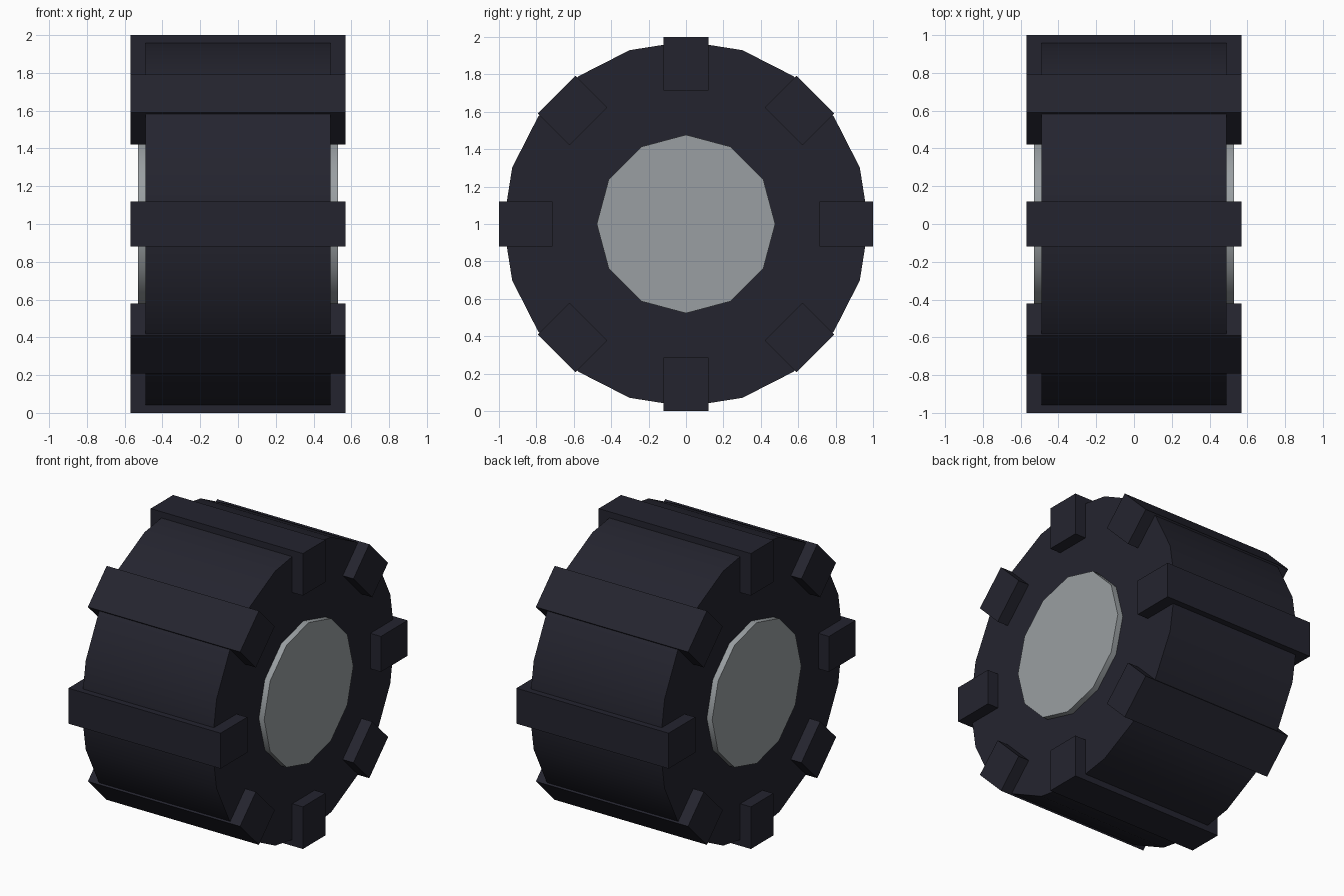
import bpy
from math import radians, sin, cos

default = bpy.data.objects.get("Cube")
if default:
    bpy.data.objects.remove(default, do_unlink=True)


def make_material(name, colour):
    mat = bpy.data.materials.new(name)
    mat.use_nodes = True
    mat.diffuse_color = colour
    bsdf = next(n for n in mat.node_tree.nodes if n.type == 'BSDF_PRINCIPLED')
    bsdf.inputs["Base Color"].default_value = colour
    return mat


rubber = make_material("dark rubber", (0.0176, 0.0176, 0.028, 1))
metal = make_material("grey metal", (0.32, 0.345, 0.36, 1))

AXLE_HEIGHT = 1.0


def axle_cylinder(name, sides, radius, width, mat):
    """Smooth-sided cylinder lying along the x axle."""
    bpy.ops.mesh.primitive_cylinder_add(
        vertices=sides, radius=radius, depth=width,
        location=(0, 0, AXLE_HEIGHT), rotation=(0, radians(90), 0))
    obj = bpy.context.object
    obj.name = name
    obj.data.materials.append(mat)
    bpy.ops.object.transform_apply(location=False, rotation=True, scale=True)
    bpy.ops.object.shade_smooth_by_angle(angle=radians(40))
    return obj


# Tyre body and the hub that protrudes on both sides
axle_cylinder("tyre", 20, 0.977, 0.98, rubber)
axle_cylinder("hub", 12, 0.477, 1.06, metal)

# Tread bars: diagonal ones lie with their long side along the rim
BAR_WIDTH, BAR_THICKNESS, BAR_DEPTH, BAR_RADIUS = 1.14, 0.24, 0.285, 0.8575
for i in range(8):
    angle = radians(45 * i)
    quarter_turn = radians(90) * (i % 2)
    bpy.ops.mesh.primitive_cube_add(
        size=1,
        location=(0, -BAR_RADIUS * sin(angle), AXLE_HEIGHT + BAR_RADIUS * cos(angle)),
        rotation=(angle + quarter_turn, 0, 0))
    bar = bpy.context.object
    bar.name = f"tread_bar_{i + 1}"
    bar.scale = (BAR_WIDTH, BAR_THICKNESS, BAR_DEPTH)
    bar.data.materials.append(rubber)
    bpy.ops.object.transform_apply(location=False, rotation=True, scale=True)
